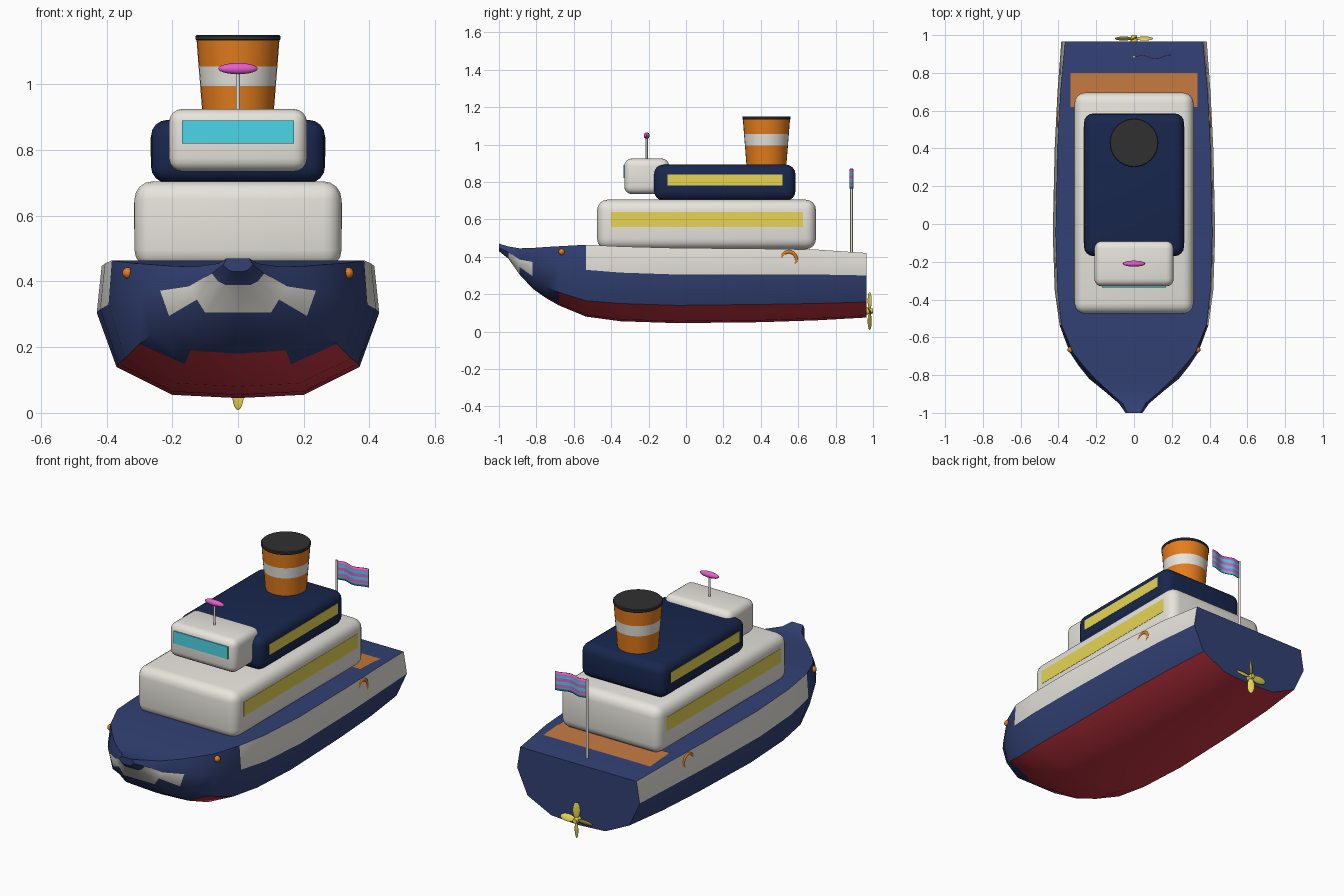
import bpy, bmesh, math
from mathutils import Matrix, Vector

if "Cube" in bpy.data.objects:
    bpy.data.objects.remove(bpy.data.objects["Cube"])


def mat(name, r, g, b):
    m = bpy.data.materials.new(name)
    m.diffuse_color = (r, g, b, 1)
    m.use_nodes = True
    m.node_tree.nodes["Principled BSDF"].inputs["Base Color"].default_value = m.diffuse_color
    return m


BLUE = mat("hull_blue", 0.032, 0.053, 0.175)
RED = mat("keel_red", 0.60, 0.038, 0.058)
WHITE = mat("off_white", 0.80, 0.78, 0.72)
NAVY = mat("dark_navy", 0.009, 0.020, 0.075)
ORANGE = mat("bright_orange", 0.78, 0.205, 0.012)
TAN = mat("deck_orange", 0.55, 0.19, 0.05)
YELLOW = mat("window_yellow", 0.80, 0.67, 0.09)
TEAL = mat("glass_teal", 0.08, 0.74, 0.88)
PINK = mat("pink", 0.80, 0.11, 0.62)
CHARCOAL = mat("charcoal", 0.03, 0.03, 0.03)


def finish(name, bm, *mats, smooth=True):
    bmesh.ops.recalc_face_normals(bm, faces=bm.faces)
    me = bpy.data.meshes.new(name)
    bm.to_mesh(me)
    bm.free()
    ob = bpy.data.objects.new(name, me)
    bpy.context.collection.objects.link(ob)
    for m in mats:
        me.materials.append(m)
    if smooth:
        bpy.ops.object.select_all(action='DESELECT')
        ob.select_set(True)
        bpy.context.view_layer.objects.active = ob
        bpy.ops.object.shade_smooth_by_angle(angle=math.radians(35))
    return ob


def box(name, lo, hi, m, bevel=0.0):
    lo, hi = Vector(lo), Vector(hi)
    bm = bmesh.new()
    bmesh.ops.create_cube(bm, size=1, matrix=Matrix.Translation((lo + hi) / 2)
                          @ Matrix.Diagonal((*(hi - lo), 1)))
    if bevel:
        bmesh.ops.bevel(bm, geom=bm.edges[:], offset=bevel, segments=4,
                        profile=0.5, affect='EDGES')
    return finish(name, bm, m, smooth=bevel > 0)


def lathe(name, loc, profile, mats, bands=None, n=32):
    """Turn (radius, height) points around z; bands gives a slot per ring."""
    bm = bmesh.new()
    rings = [[bm.verts.new((loc[0] + r * math.cos(2 * math.pi * k / n),
                            loc[1] + r * math.sin(2 * math.pi * k / n), z))
              for k in range(n)] for r, z in profile]
    for i in range(len(rings) - 1):
        for k in range(n):
            f = bm.faces.new((rings[i][k], rings[i][(k + 1) % n],
                              rings[i + 1][(k + 1) % n], rings[i + 1][k]))
            f.material_index = bands[i] if bands else 0
    bm.faces.new(rings[0])
    bm.faces.new(rings[-1]).material_index = bands[-1] if bands else 0
    return finish(name, bm, *mats)


# Hull stations: y, centre z, then x,z of keel edge, low chine, high chine, deck edge
STATIONS = [
    (-1.00, .43, .015, .43, .03, .435, .045, .45, .035, .47),
    (-.95, .39, .04, .39, .06, .40, .08, .425, .06, .455),
    (-.89, .305, .10, .305, .125, .345, .15, .385, .13, .445),
    (-.82, .23, .13, .23, .21, .295, .237, .372, .205, .447),
    (-.75, .18, .145, .19, .262, .242, .293, .357, .268, .452),
    (-.68, .14, .162, .148, .30, .21, .340, .347, .324, .456),
    (-.535, .08, .185, .09, .345, .165, .394, .33, .384, .464),
    (-.35, .055, .20, .065, .365, .15, .42, .315, .405, .455),
    (-.05, .045, .20, .055, .37, .14, .43, .305, .415, .447),
    (.40, .05, .195, .06, .36, .145, .42, .305, .405, .443),
    (.70, .06, .185, .07, .345, .15, .405, .305, .39, .438),
    (.965, .075, .17, .085, .32, .158, .385, .30, .365, .42),
]


def hull_slot(row, y):
    """Rows run keel to deck: 0 blue, 1 red, 2 white."""
    if row == 3:
        return 2 if y > -.53 else 0
    if -.95 < y < -.89 or (row == 2 and -.89 < y < -.82):
        return 2
    if row < 2 and y > (-.75 if row == 0 else -.68):
        return 1
    return 0


bm = bmesh.new()
loops = []
for y, zc, *p in STATIONS:
    half = list(zip(p[0::2], p[1::2]))
    pts = [(-x, z) for x, z in reversed(half)] + [(0, zc)] + half
    loops.append([bm.verts.new((x, y, z)) for x, z in pts])
for i in range(len(loops) - 1):
    a, b = loops[i], loops[i + 1]
    ym = (STATIONS[i][0] + STATIONS[i + 1][0]) / 2
    for j in range(8):
        f = bm.faces.new((a[j], a[j + 1], b[j + 1], b[j]))
        f.material_index = hull_slot(j - 4 if j > 3 else 3 - j, ym)
    bm.faces.new((a[8], a[0], b[0], b[8]))      # deck strip
bm.faces.new(loops[0])
bm.faces.new(loops[-1])
finish("hull", bm, BLUE, RED, WHITE)

# Rear deck panel, following the deck slope
bm = bmesh.new()
bm.faces.new([bm.verts.new(v) for v in ((-.335, .62, .443), (.335, .62, .443), (.335, .70, .441),
                                        (.335, .80, .434), (-.335, .80, .434), (-.335, .70, .441))])
finish("rear_deck_panel", bm, TAN, smooth=False)

# Superstructure
box("main_cabin", (-.315, -.475, .44), (.315, .695, .705), WHITE, .055)
box("upper_cabin", (-.265, -.17, .70), (.265, .585, .892), NAVY, .05)
box("bridge", (-.21, -.33, .735), (.21, -.09, .925), WHITE, .04)
box("bridge_window", (-.17, -.335, .82), (.17, -.327, .89), TEAL)
for s, side in ((-1, "left"), (1, "right")):
    for name, x, y0, y1, z0, z1 in (("main", .315, -.40, .625, .56, .64),
                                    ("upper", .265, -.10, .515, .78, .84)):
        box(f"{name}_windows_{side}", (s * x - .0015, y0, z0), (s * x + .0015, y1, z1), YELLOW)

# Funnel with white band and dark cap
lathe("funnel", (0, .43), [(.106, .88), (.115, .995), (.12, 1.055), (.126, 1.135)],
      (ORANGE, WHITE), [0, 1, 0])
lathe("funnel_cap", (0, .43), [(.126, 1.133), (.129, 1.137), (.129, 1.147), (.125, 1.151)],
      (CHARCOAL,))

# Radar mast
lathe("radar_mast", (0, -.21), [(.006, .91), (.006, 1.05)], (WHITE,), n=16)
bm = bmesh.new()
bmesh.ops.create_uvsphere(bm, u_segments=20, v_segments=12, radius=1,
                          matrix=Matrix.Translation((0, -.21, 1.048))
                          @ Matrix.Diagonal((.06, .016, .017, 1)))
finish("radar_dish", bm, PINK)

# Flag and pole
lathe("flag_pole", (0, .885), [(.007, .42), (.007, .872)], (WHITE,), n=16)
bm = bmesh.new()
NX, NZ = 16, 6
grid = [[bm.verts.new((.195 * i / NX,
                       .885 + .010 * math.sin(i / NX * 2.6 * math.pi) * min(1, i / 4),
                       .765 + .105 * j / NZ))
         for j in range(NZ + 1)] for i in range(NX + 1)]
for i in range(NX):
    for j in range(NZ):
        f = bm.faces.new((grid[i][j], grid[i + 1][j], grid[i + 1][j + 1], grid[i][j + 1]))
        f.material_index = j % 2
flag = finish("flag", bm, TEAL, PINK)
solid = flag.modifiers.new("thickness", 'SOLIDIFY')
solid.thickness = .004
solid.offset = 0

# Propeller: four pitched blades and a hub
bm = bmesh.new()
for k in range(4):
    m = (Matrix.Translation((0, .982, .11)) @ Matrix.Rotation(k * math.pi / 2, 4, 'Y')
         @ Matrix.Translation((0, 0, .055)) @ Matrix.Rotation(math.radians(30), 4, 'Z')
         @ Matrix.Diagonal((.02, .005, .046, 1)))
    bmesh.ops.create_uvsphere(bm, u_segments=12, v_segments=10, radius=1, matrix=m)
bmesh.ops.create_cone(bm, cap_ends=True, segments=16, radius1=.02, radius2=.013, depth=.04,
                      matrix=Matrix.Translation((0, .98, .11)) @ Matrix.Rotation(-math.pi / 2, 4, 'X'))
finish("propeller", bm, YELLOW)

# Bow lamps and side life rings
for s, side in ((-1, "left"), (1, "right")):
    bm = bmesh.new()
    bmesh.ops.create_uvsphere(bm, u_segments=16, v_segments=10, radius=.017,
                              matrix=Matrix.Translation((s * .335, -.665, .426)))
    finish(f"bow_lamp_{side}", bm, ORANGE)
    bpy.ops.mesh.primitive_torus_add(location=(s * .395, .55, .386), rotation=(0, math.pi / 2, 0),
                                     major_radius=.040, minor_radius=.010,
                                     major_segments=28, minor_segments=12)
    ring = bpy.context.object
    ring.name = f"life_ring_{side}"
    ring.data.materials.append(ORANGE)
    bpy.ops.object.shade_smooth_by_angle(angle=math.radians(45))
